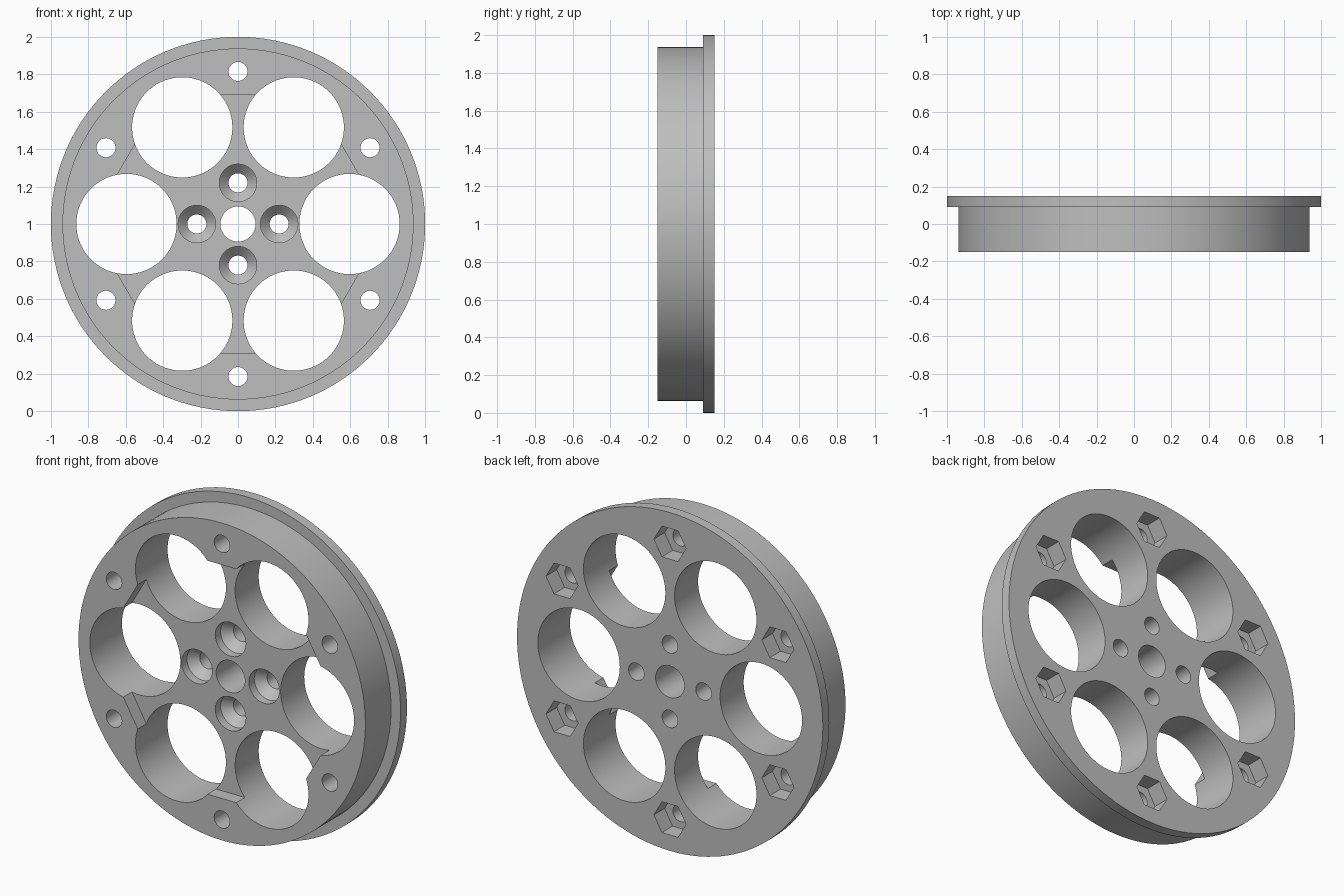
import bpy, bmesh
from math import cos, sin, pi, radians

if "Cube" in bpy.data.objects:
    bpy.data.objects.remove(bpy.data.objects["Cube"], do_unlink=True)

FRONT, BACK, HUB_FACE = -0.15, 0.15, -0.07
CENTRE_Z = 1.0

grey = bpy.data.materials.new("light grey")
grey.use_nodes = True
colour = (0.52, 0.52, 0.52, 1)
grey.diffuse_color = colour
grey.node_tree.nodes["Principled BSDF"].inputs["Base Color"].default_value = colour


def lathe(name, profile, sides, x=0, z=0):
    """Solid of (radius, y) rings around an axis along y, capped at both ends."""
    bm = bmesh.new()
    rings = [[bm.verts.new((x + r * cos(2 * pi * i / sides), y,
                            CENTRE_Z + z + r * sin(2 * pi * i / sides)))
              for i in range(sides)] for r, y in profile]
    for a, b in zip(rings, rings[1:]):
        for i in range(sides):
            j = (i + 1) % sides
            bm.faces.new((a[i], a[j], b[j], b[i]))
    bm.faces.new(rings[0])
    bm.faces.new(rings[-1])
    bmesh.ops.recalc_face_normals(bm, faces=bm.faces)
    mesh = bpy.data.meshes.new(name)
    bm.to_mesh(mesh)
    bm.free()
    mesh.materials.append(grey)
    obj = bpy.data.objects.new(name, mesh)
    bpy.context.collection.objects.link(obj)
    return obj


def around(radius, count, start):
    for k in range(count):
        a = radians(start) + 2 * pi * k / count
        yield radius * cos(a), radius * sin(a)


cutters = []


def cut(name, profile, sides, x=0, z=0):
    obj = lathe(name, profile, sides, x, z)
    obj.hide_render = True
    cutters.append(obj)


def through(radius):
    return [(radius, FRONT - 0.1), (radius, BACK + 0.1)]


# Rim with its rear flange
wheel = lathe("wheel", [(0.938, FRONT), (0.938, 0.09), (1, 0.09), (1, BACK)], 128)

# Hexagonal recess in the front face
cut("hub_recess", [(0.797, FRONT - 0.1), (0.797, HUB_FACE)], 6)

# Six large lightening holes
for x, z in around(0.596, 6, 0):
    cut("large_hole", through(0.268), 72, x, z)

# Rim bolt holes with hexagonal nut pockets at the back
for x, z in around(0.815, 6, 30):
    cut("bolt_hole", through(0.051), 32, x, z)
    cut("nut_pocket", [(0.105, BACK - 0.1), (0.105, BACK + 0.1)], 6, x, z)

# Axle hole and four countersunk hub holes
cut("axle_hole", through(0.094), 48)
for x, z in around(0.22, 4, 0):
    cut("countersunk_hole", [(0.1, FRONT - 0.1), (0.1, HUB_FACE + 0.05),
                             (0.051, HUB_FACE + 0.1), (0.051, BACK + 0.1)], 40, x, z)

for c in cutters:
    mod = wheel.modifiers.new(c.name, 'BOOLEAN')
    mod.operation = 'DIFFERENCE'
    mod.solver = 'EXACT'
    mod.object = c

# Bake the cuts and drop the cutters
graph = bpy.context.evaluated_depsgraph_get()
graph.update()
result = bpy.data.meshes.new_from_object(wheel.evaluated_get(graph))
wheel.modifiers.clear()
wheel.data = result
for c in cutters:
    bpy.data.objects.remove(c, do_unlink=True)

bpy.ops.object.select_all(action='DESELECT')
wheel.select_set(True)
bpy.context.view_layer.objects.active = wheel
bpy.ops.object.shade_smooth_by_angle(angle=radians(30))
